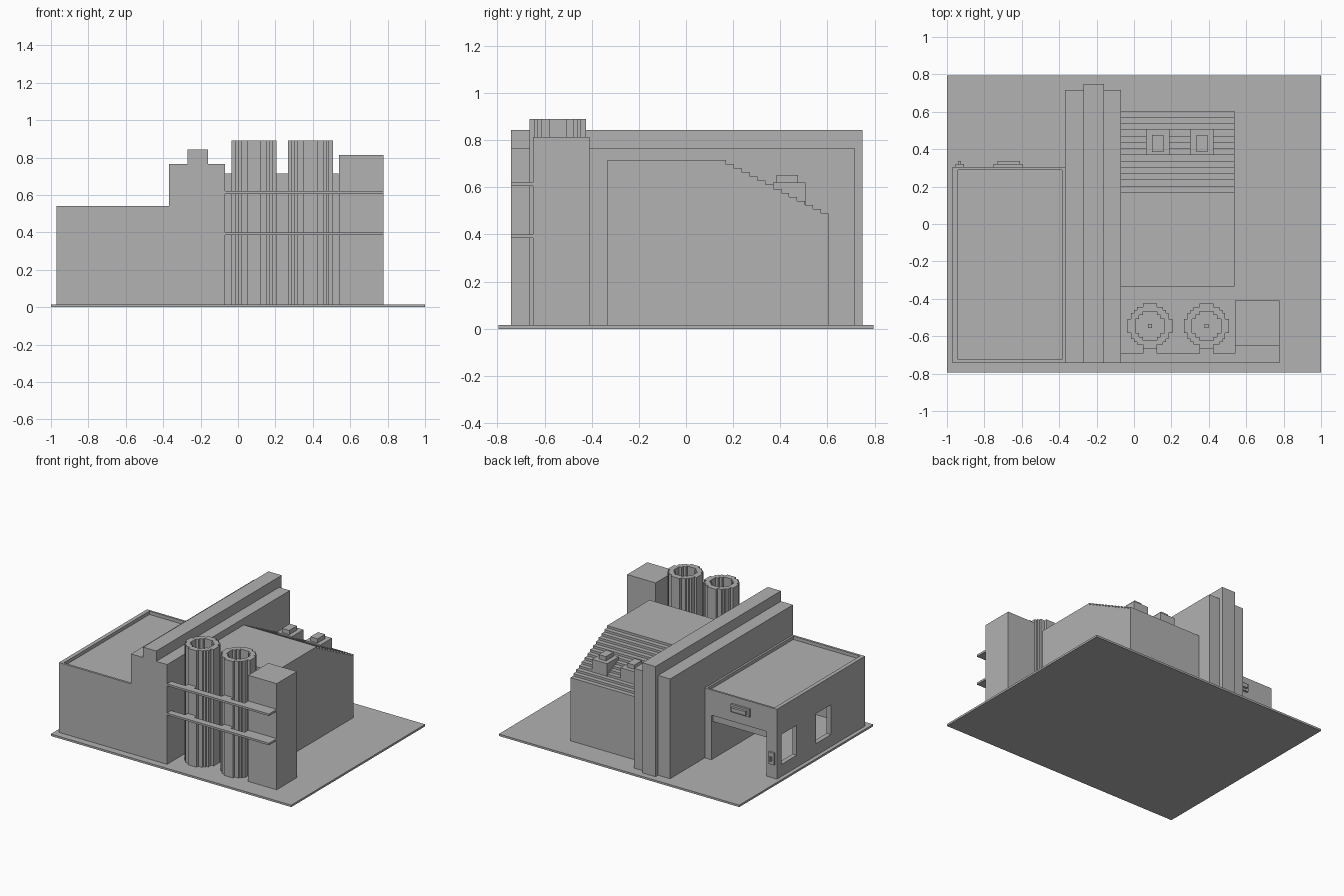
import bpy
import bmesh

cube = bpy.data.objects.get("Cube")
if cube:
    bpy.data.objects.remove(cube, do_unlink=True)

grey = bpy.data.materials.new("concrete_grey")
grey.use_nodes = True
colour = (0.445, 0.445, 0.445, 1)
grey.diffuse_color = colour
grey.node_tree.nodes["Principled BSDF"].inputs["Base Color"].default_value = colour

GROUND = 0.015


def finish(name, bm):
    bmesh.ops.recalc_face_normals(bm, faces=bm.faces)
    mesh = bpy.data.meshes.new(name)
    bm.to_mesh(mesh)
    bm.free()
    mesh.materials.append(grey)
    ob = bpy.data.objects.new(name, mesh)
    bpy.context.collection.objects.link(ob)
    return ob


def prism(name, points, offset):
    """Extrude a closed outline of 3D points by an offset vector."""
    bm = bmesh.new()
    face = bm.faces.new([bm.verts.new(p) for p in points])
    new = bmesh.ops.extrude_face_region(bm, geom=[face])["geom"]
    moved = [g for g in new if isinstance(g, bmesh.types.BMVert)]
    bmesh.ops.translate(bm, verts=moved, vec=offset)
    return finish(name, bm)


def box(name, x0, x1, y0, y1, z0, z1):
    outline = [(x0, y0, z0), (x1, y0, z0), (x1, y1, z0), (x0, y1, z0)]
    return prism(name, outline, (0, 0, z1 - z0))


def cut(target, cutter):
    """Subtract the cutter from the target and discard it."""
    cutter.hide_render = True
    mod = target.modifiers.new("cut", 'BOOLEAN')
    mod.operation = 'DIFFERENCE'
    mod.solver = 'EXACT'
    mod.object = cutter
    bpy.context.view_layer.objects.active = target
    bpy.ops.object.modifier_apply(modifier=mod.name)
    bpy.data.objects.remove(cutter, do_unlink=True)


def stepped_ring(levels):
    """Staircase outline of a blocky circle, symmetric in all quadrants."""
    n = len(levels)
    quarter = []
    for i in range(n):
        quarter.append((levels[n - 1 - i], levels[i]))
        if i < n - 1:
            quarter.append((levels[n - 2 - i], levels[i]))
    points = []
    for _ in range(4):
        points += quarter
        quarter = [(-y, x) for x, y in quarter]
    return points


# Ground plate
box("ground_plate", -1, 1, -0.795, 0.795, 0, GROUND)

# Garage wing: hollow shell with parapet, door and windows
garage = box("garage_wing", -0.97, -0.365, -0.742, 0.305, GROUND, 0.54)
cut(garage, box("roof_cut", -0.94, -0.385, -0.725, 0.29, 0.515, 0.6))
cut(garage, box("room_cut", -0.935, -0.425, -0.70, 0.27, -0.1, 0.48))
cut(garage, box("door_cut", -0.883, -0.425, 0.2, 0.4, -0.1, 0.35))
for y0, y1 in ((0.07, 0.25), (-0.336, -0.157)):
    cut(garage, box("window_cut", -1.1, -0.9, y0, y1, 0.105, 0.33))
box("rolled_door", -0.89, -0.42, 0.272, 0.285, 0.295, 0.36)

# Fittings on the garage back wall
box("lamp_base", -0.75, -0.595, 0.3, 0.32, 0.425, 0.485)
box("lamp_front", -0.73, -0.61, 0.315, 0.338, 0.44, 0.47)
box("control_box", -0.955, -0.91, 0.3, 0.32, 0.12, 0.21)
box("control_knob", -0.94, -0.925, 0.315, 0.337, 0.15, 0.18)

# Central spine wall with taller middle slab
for name, x0, x1 in (("spine_right", -0.37, -0.27), ("spine_left", -0.16, -0.07)):
    box(name, x0, x1, -0.742, 0.717, GROUND, 0.765)
box("spine_middle", -0.27, -0.16, -0.742, 0.748, GROUND, 0.843)

# Main hall with a stepped rear roof
steps, run, rise = 13, 0.0335, 0.0173
profile = [(-0.333, GROUND), (-0.333, 0.715)]
for k in range(steps):
    y, z = 0.17 + k * run, 0.715 - k * rise
    profile += [(y, z), (y, z - rise)]
profile += [(0.605, 0.49), (0.605, GROUND)]
prism("main_hall", [(-0.07, y, z) for y, z in profile], (0.607, 0, 0))

# Roof vents on the steps
for i, x in enumerate((0.127, 0.363)):
    box(f"vent_body_{i}", x - 0.063, x + 0.063, 0.37, 0.507, 0.5, 0.62)
    box(f"vent_cap_{i}", x - 0.03, x + 0.03, 0.385, 0.475, 0.61, 0.652)

# Fluted silos with open tops
outer = stepped_ring([0.037, 0.07, 0.085, 0.10, 0.12])
inner = stepped_ring([0.037, 0.058, 0.077])
for i, x in enumerate((0.085, 0.387)):
    y = -0.545
    silo = prism(f"silo_{i}", [(x + a, y + b, GROUND) for a, b in outer], (0, 0, 0.875))
    cut(silo, prism("bore_cut", [(x + a, y + b, 0.45) for a, b in inner], (0, 0, 0.6)))
    box(f"silo_rod_{i}", x - 0.01, x + 0.01, y - 0.01, y + 0.01, 0.44, 0.5)

# Stair tower
box("stair_tower", 0.54, 0.777, -0.65, -0.41, GROUND, 0.813)

# Two walkways joining spine, silos and tower
for i, z in enumerate((0.385, 0.605)):
    top = z + 0.015
    box(f"walkway_{i}", -0.07, 0.54, -0.742, -0.692, z, top)
    box(f"walkway_tower_{i}", 0.54, 0.777, -0.742, -0.65, z, top)
    for j, x in enumerate((0.085, 0.387)):
        box(f"walkway_tab_{i}_{j}", x - 0.037, x + 0.037, -0.692, -0.66, z, top)
